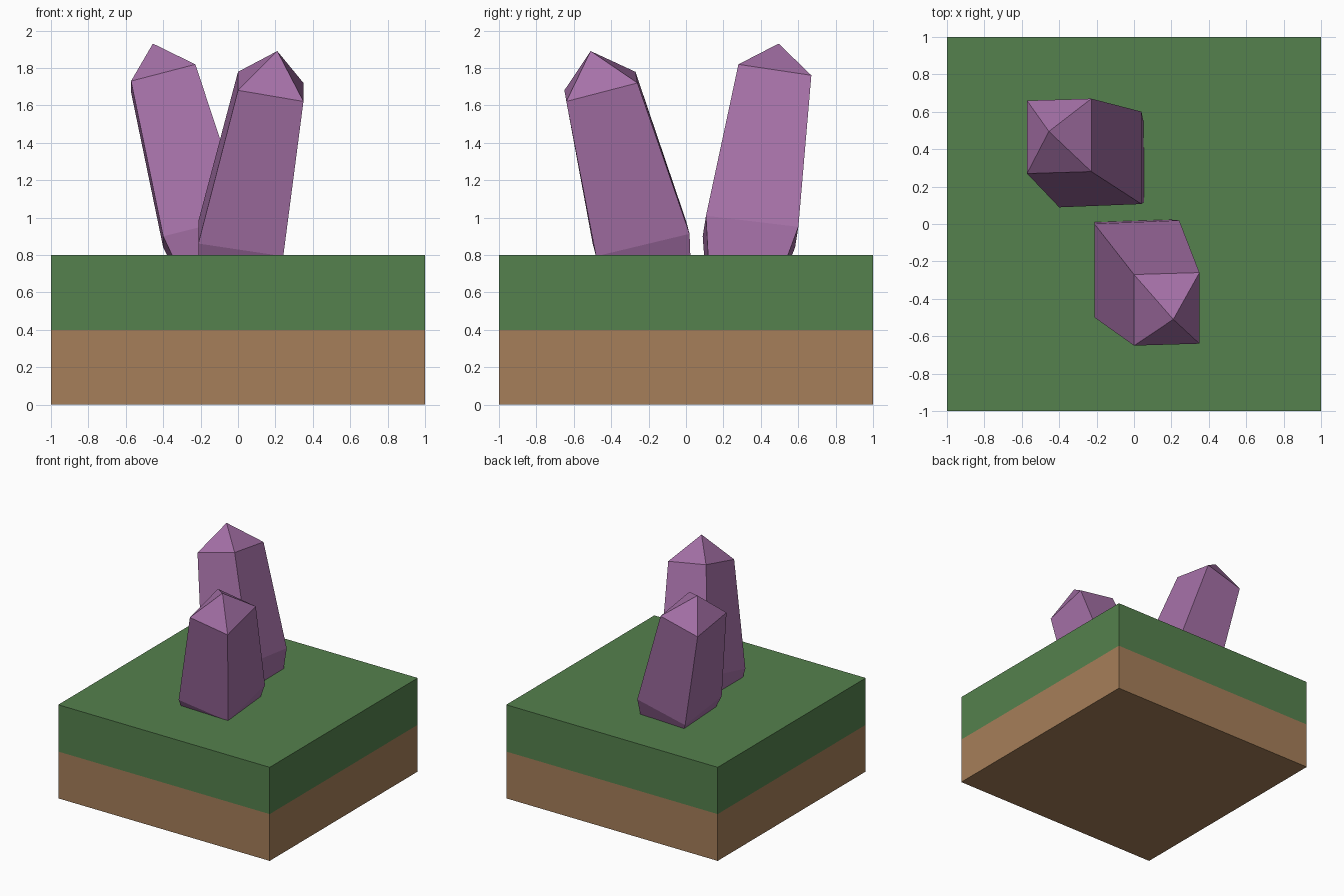
import bpy

if "Cube" in bpy.data.objects:
    bpy.data.objects.remove(bpy.data.objects["Cube"])


def material(name, rgb):
    m = bpy.data.materials.new(name)
    m.diffuse_color = (*rgb, 1)
    m.use_nodes = True
    m.node_tree.nodes["Principled BSDF"].inputs["Base Color"].default_value = m.diffuse_color
    return m


grass = material("grass", (0.09, 0.22, 0.075))
soil = material("soil", (0.38, 0.21, 0.10))
purple = material("purple", (0.38, 0.165, 0.39))


def ring(cx, cy, cz, hx, hy, zx=0.0, zy=0.0, skew=0.0):
    """Four corners of a tilted rectangle, counter-clockwise from front left."""
    signs = [(-1, -1), (1, -1), (1, 1), (-1, 1)]
    return [(cx + sx * hx, cy + sy * hy + skew * sx * hx,
             cz + zx * sx * hx + zy * sy * hy) for sx, sy in signs]


def loft(name, rings, mats, tip=None):
    """Bridge four-sided rings from bottom to top; close with a cap or a tip."""
    verts = [v for r in rings for v in r]
    faces, slots = [(3, 2, 1, 0)], [0]
    for k in range(len(rings) - 1):
        for i in range(4):
            a, b = 4 * k + i, 4 * k + (i + 1) % 4
            faces.append((a, b, b + 4, a + 4))
            slots.append(min(k, len(mats) - 1))
    top = 4 * (len(rings) - 1)
    if tip:
        verts.append(tip)
        faces += [(top + i, top + (i + 1) % 4, top + 4) for i in range(4)]
    else:
        faces.append((top, top + 1, top + 2, top + 3))
    slots += [len(mats) - 1] * (len(faces) - len(slots))
    mesh = bpy.data.meshes.new(name)
    mesh.from_pydata(verts, [], faces)
    for m in mats:
        mesh.materials.append(m)
    for p, s in zip(mesh.polygons, slots):
        p.material_index = s
    mesh.update()
    ob = bpy.data.objects.new(name, mesh)
    bpy.context.collection.objects.link(ob)
    return ob


def crystal(name, low, high, tip):
    """Leaning crystal: narrowed foot sunk in the ground, shoulder ring, tip."""
    cx, cy, cz, hx, hy, *tilt = low
    drop, shrink = 0.25, 0.78
    t = drop / (high[2] - cz)
    foot = ring(cx - (high[0] - cx) * t, cy - (high[1] - cy) * t, cz - drop,
                hx * shrink, hy * shrink, *tilt)
    loft(name, [foot, ring(*low), ring(*high)], [purple], tip)


# Ground: soil layer below, grass layer above
loft("ground_block", [ring(0, 0, z, 1, 1) for z in (0, 0.4, 0.8)], [soil, grass])

# Crystals
crystal("front_crystal",
        (0.015, -0.24, 0.887, 0.227, 0.25, -0.15, 0.24, 0.04),
        (0.175, -0.455, 1.70, 0.175, 0.19, -0.17, 0.26, 0.03),
        (0.21, -0.51, 1.89))
crystal("back_crystal",
        (-0.18, 0.345, 0.925, 0.22, 0.247, 0.25, -0.12, 0.04),
        (-0.40, 0.47, 1.745, 0.172, 0.195, 0.26, -0.15, 0.03),
        (-0.455, 0.495, 1.93))
